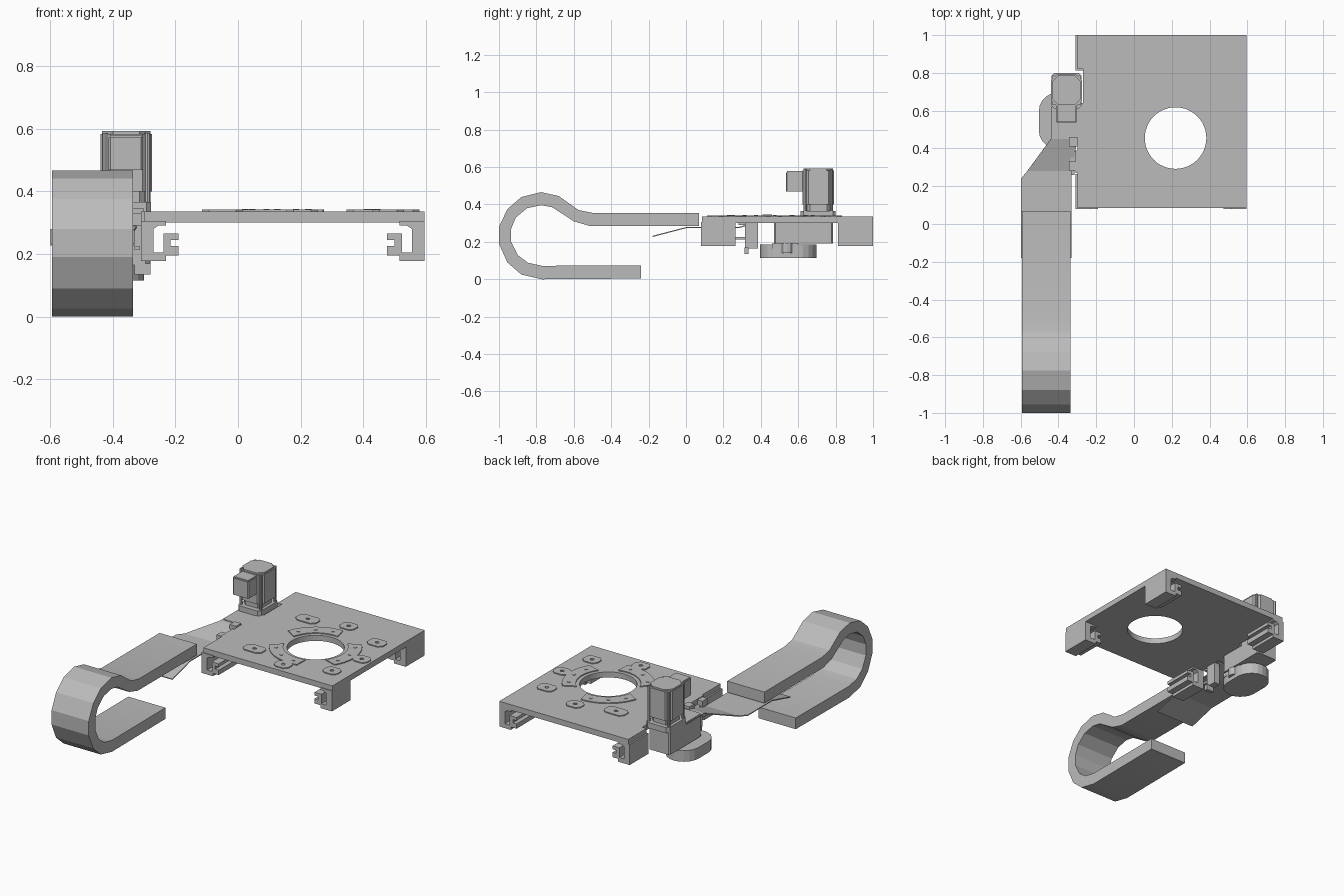
import bpy
import bmesh
from math import sin, cos, radians
from mathutils import Vector

old = bpy.data.objects.get("Cube")
if old:
    bpy.data.objects.remove(old, do_unlink=True)

grey = bpy.data.materials.new("machine grey")
grey.use_nodes = True
grey.diffuse_color = (0.5, 0.5, 0.5, 1)
grey.node_tree.nodes["Principled BSDF"].inputs["Base Color"].default_value = (0.5, 0.5, 0.5, 1)

# How a 2D outline point (a, b) and depth d map into space for each extrusion axis
AXES = {
    "x": lambda a, b, d: (d, a, b),
    "y": lambda a, b, d: (a, d, b),
    "z": lambda a, b, d: (a, b, d),
}


def prism(name, loops, lo, hi, axis="z"):
    """Extrude an outline (first loop) with optional holes (other loops)."""
    place = AXES[axis]
    bm = bmesh.new()
    edges = []
    for loop in loops:
        vs = [bm.verts.new(place(a, b, lo)) for a, b in loop]
        edges += [bm.edges.new((vs[i - 1], v)) for i, v in enumerate(vs)]
    if len(loops) == 1:
        bm.faces.new(vs)
    else:
        bmesh.ops.triangle_fill(bm, edges=edges, use_beauty=True)
    out = bmesh.ops.extrude_face_region(bm, geom=bm.faces[:], use_keep_orig=True)
    top = [g for g in out["geom"] if isinstance(g, bmesh.types.BMVert)]
    bmesh.ops.translate(bm, verts=top, vec=Vector(place(0, 0, hi - lo)))
    bmesh.ops.recalc_face_normals(bm, faces=bm.faces)
    mesh = bpy.data.meshes.new(name)
    bm.to_mesh(mesh)
    bm.free()
    mesh.materials.append(grey)
    ob = bpy.data.objects.new(name, mesh)
    bpy.context.scene.collection.objects.link(ob)
    return ob


def rect(x0, x1, y0, y1, cut=0):
    """Rectangle, with clipped corners when cut is given."""
    if not cut:
        return [(x0, y0), (x1, y0), (x1, y1), (x0, y1)]
    c = cut
    return [(x0 + c, y0), (x1 - c, y0), (x1, y0 + c), (x1, y1 - c),
            (x1 - c, y1), (x0 + c, y1), (x0, y1 - c), (x0, y0 + c)]


def box(name, x0, x1, y0, y1, z0, z1, cut=0):
    return prism(name, [rect(x0, x1, y0, y1, cut)], z0, z1)


def arc(cx, cy, r, a0, a1, n):
    return [(cx + r * cos(radians(a0 + (a1 - a0) * i / n)),
             cy + r * sin(radians(a0 + (a1 - a0) * i / n))) for i in range(n + 1)]


def circle(cx, cy, r, n):
    return arc(cx, cy, r, 0, 360, n)[:-1]


# Carriage plate with a round opening and notches on its left-hand edge
HOLE = (0.22, 0.455)
TOP = 0.335
outline = [(-0.3, 0.085), (0.595, 0.085), (0.595, 1), (-0.3, 1), (-0.3, 0.82),
           (-0.27, 0.82), (-0.27, 0.64), (-0.3, 0.64), (-0.3, 0.39),
           (-0.31, 0.39), (-0.31, 0.27), (-0.3, 0.27)]
prism("carriage_plate", [outline, circle(*HOLE, 0.163, 48)], 0.3, TOP)

# Three curved clamps round the opening, with bolt heads
for i in range(3):
    mid = 5 + 120 * i
    seg = arc(*HOLE, 0.265, mid - 36, mid + 36, 10) + arc(*HOLE, 0.185, mid + 42, mid - 42, 10)
    prism(f"ring_clamp_{i + 1}", [seg], TOP, TOP + 0.006)
    for k, da in enumerate((-26, 0, 26)):
        bx, by = arc(*HOLE, 0.225, mid + da, 360, 1)[0]
        prism(f"ring_bolt_{i + 1}_{k + 1}", [circle(bx, by, 0.01, 8)], TOP, TOP + 0.009)

# Low mounting pads on the plate
pads = [(-0.03, 0.735, 0.07), (0.215, 0.79, 0.05), (0.475, 0.7, 0.055), (0.53, 0.47, 0.05),
        (0.48, 0.245, 0.05), (0.205, 0.155, 0.05), (-0.05, 0.235, 0.065)]
for i, (px, py, s) in enumerate(pads):
    hole = circle(px, py, 0.012, 10)
    prism(f"mounting_pad_{i + 1}", [rect(px - s, px + s, py - 0.043, py + 0.043, 0.022), hole],
          TOP, TOP + 0.006)

# Four slotted guide shoes, mirrored about the plate's centre line
shoe = [(0, 0.305), (0, 0.177), (0.08, 0.177), (0.08, 0.195), (0.12, 0.195), (0.12, 0.225),
        (0.095, 0.225), (0.095, 0.245), (0.12, 0.245), (0.12, 0.265), (0.072, 0.265),
        (0.072, 0.205), (0.04, 0.205), (0.04, 0.28), (0.055, 0.29), (0.08, 0.29), (0.08, 0.305)]
for side, edge, sign in (("right", -0.31, 1), ("left", 0.595, -1)):
    for end, y0, y1 in (("front", 0.08, 0.265), ("back", 0.812, 1.0)):
        prism(f"guide_shoe_{end}_{side}", [[(edge + sign * d, z) for d, z in shoe]], y0, y1, "y")

# Cable carrier: a thick band looping back under itself
outer = [(-0.24, 0.004), (-0.77, 0), (-0.88, 0.025), (-0.955, 0.09), (-1, 0.19), (-1, 0.28),
         (-0.955, 0.375), (-0.88, 0.44), (-0.775, 0.466), (-0.68, 0.445), (-0.575, 0.37),
         (-0.5, 0.355), (0.07, 0.355)]
inner = [(0.07, 0.285), (-0.515, 0.285), (-0.6, 0.31), (-0.715, 0.385), (-0.775, 0.396),
         (-0.85, 0.38), (-0.91, 0.33), (-0.935, 0.27), (-0.935, 0.2), (-0.9, 0.13),
         (-0.845, 0.088), (-0.77, 0.072), (-0.24, 0.074)]
carrier = prism("cable_carrier", [outer + inner], -0.593, -0.335, "x")
bpy.context.view_layer.objects.active = carrier
carrier.select_set(True)
bpy.ops.object.shade_smooth_by_angle(angle=radians(20))
carrier.select_set(False)

# Bent sheet bracket: drooping flap, flat tray and tapered ramp up to the plate
bm = bmesh.new()
rows = [(-0.18, 0.232, -0.598, -0.33), (0, 0.279, -0.598, -0.33), (0.24, 0.279, -0.598, -0.33),
        (0.28, 0.279, -0.565, -0.33), (0.45, 0.328, -0.44, -0.3), (0.62, 0.328, -0.44, -0.3)]
previous = None
for y, z, x0, x1 in rows:
    pair = [bm.verts.new((x0, y, z)), bm.verts.new((x1, y, z))]
    if previous:
        bm.faces.new((previous[0], previous[1], pair[1], pair[0]))
    previous = pair
mesh = bpy.data.meshes.new("carrier_bracket")
bm.to_mesh(mesh)
bm.free()
mesh.materials.append(grey)
bracket = bpy.data.objects.new("carrier_bracket", mesh)
bpy.context.scene.collection.objects.link(bracket)
bracket.modifiers.new("sheet thickness", "SOLIDIFY").thickness = 0.006

# Drive motor standing on its flange
MX, MY = -0.357, 0.708
box("motor_flange", MX - 0.08, MX + 0.08, 0.612, 0.8, 0.33, 0.365, 0.015)
box("motor_neck", MX - 0.062, MX + 0.062, MY - 0.065, MY + 0.065, 0.36, 0.42, 0.02)
box("motor_body", MX - 0.082, MX + 0.082, MY - 0.084, MY + 0.084, 0.4, 0.582, 0.03)
box("motor_cap", MX - 0.077, MX + 0.077, MY - 0.079, MY + 0.079, 0.58, 0.592, 0.035)
for sx in (-1, 1):
    for sy in (-1, 1):
        side = ("right" if sx < 0 else "left") + ("_front" if sy < 0 else "_back")
        rod = circle(MX + sx * 0.068, MY + sy * 0.07, 0.009, 8)
        prism("motor_rod_" + side, [rod], 0.36, 0.586)
box("connector_box", -0.413, -0.303, 0.535, 0.628, 0.468, 0.572, 0.006)
box("connector_lid", -0.408, -0.308, 0.54, 0.628, 0.57, 0.58)

# Gearbox under the motor and rounded pinion cover below it
box("gearbox", -0.435, -0.29, 0.47, 0.785, 0.19, 0.332, 0.008)
box("gearbox_foot", -0.425, -0.3, 0.46, 0.6, 0.165, 0.192)
cover = arc(-0.402, 0.595, 0.102, 0, 180, 10) + arc(-0.402, 0.497, 0.102, 180, 360, 10)
prism("pinion_cover", [cover], 0.115, 0.185)
prism("pinion_shaft", [circle(-0.31, 0.54, 0.03, 12)], 0.14, 0.19)

# Small sensor brackets by the plate edge
box("sensor_block", -0.345, -0.3, 0.41, 0.46, 0.3, 0.345)
box("sensor_arm", -0.335, -0.295, 0.315, 0.385, 0.165, 0.3)
box("sensor_hook", -0.33, -0.28, 0.312, 0.335, 0.135, 0.17)
box("sensor_rod", -0.33, -0.315, 0.26, 0.32, 0.212, 0.226)
box("sensor_tab", -0.345, -0.305, 0.28, 0.33, 0.29, 0.33)
